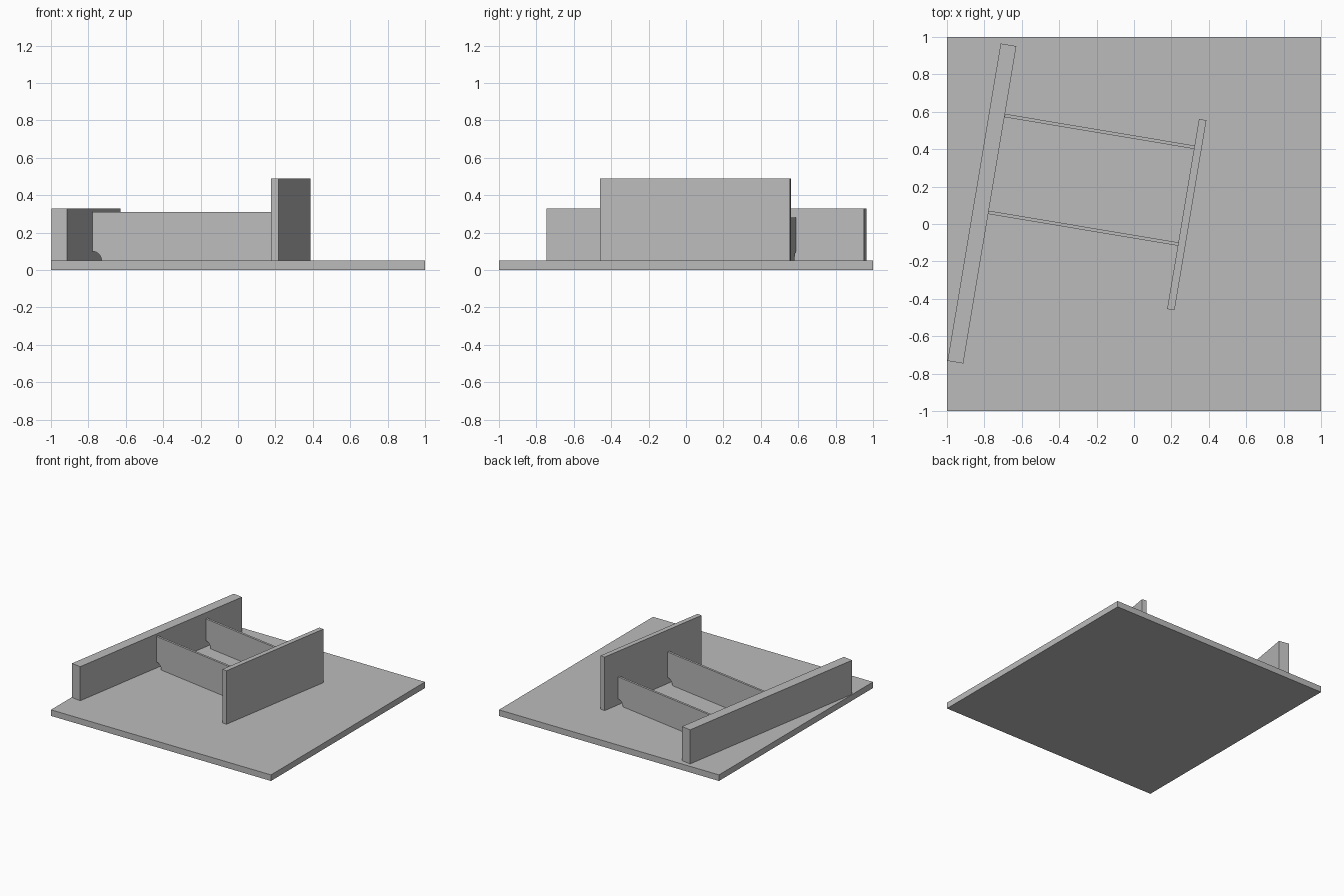
import bpy
import bmesh
from math import sin, cos, pi, radians
from mathutils import Matrix

cube = bpy.data.objects.get("Cube")
if cube:
    bpy.data.objects.remove(cube, do_unlink=True)

FLOOR = 0.05
TURN = Matrix.Rotation(radians(-9.5), 4, "Z")

grey = bpy.data.materials.new("plain_grey")
grey.use_nodes = True
colour = (0.5, 0.5, 0.5, 1)
grey.diffuse_color = colour
grey.node_tree.nodes["Principled BSDF"].inputs["Base Color"].default_value = colour


def finish(name, bm, matrix):
    bmesh.ops.recalc_face_normals(bm, faces=bm.faces)
    mesh = bpy.data.meshes.new(name)
    bm.to_mesh(mesh)
    bm.free()
    mesh.materials.append(grey)
    obj = bpy.data.objects.new(name, mesh)
    obj.matrix_world = matrix
    bpy.context.collection.objects.link(obj)
    return obj


def box(name, x, y, size, bottom, matrix):
    bm = bmesh.new()
    bmesh.ops.create_cube(bm, size=1)
    bmesh.ops.scale(bm, vec=size, verts=bm.verts)
    bmesh.ops.translate(bm, vec=(x, y, bottom + size[2] / 2), verts=bm.verts)
    return finish(name, bm, matrix)


def rib(name, y, top, left=-0.777, right=0.25, thick=0.018, notch=0.05, steps=10):
    """Upright plate with a quarter-round notch in each lower corner."""
    arc = [(notch * sin(pi / 2 * i / steps), notch * cos(pi / 2 * i / steps))
           for i in range(steps + 1)]
    profile = [(left, top)]
    profile += [(left + a, FLOOR + b) for a, b in arc]
    profile += [(right - a, FLOOR + b) for a, b in reversed(arc)]
    profile += [(right, top)]
    bm = bmesh.new()
    face = bm.faces.new([bm.verts.new((x, y - thick / 2, z)) for x, z in profile])
    extruded = bmesh.ops.extrude_face_region(bm, geom=[face], use_keep_orig=True)
    moved = [v for v in extruded["geom"] if isinstance(v, bmesh.types.BMVert)]
    bmesh.ops.translate(bm, vec=(0, thick, 0), verts=moved)
    return finish(name, bm, TURN)


# Ground slab
box("base_plate", 0, 0, (2, 2, FLOOR), 0, Matrix.Identity(4))

# Two parallel walls, turned on the slab
box("long_low_wall", -0.82, -0.026, (0.085, 1.72, 0.28), FLOOR, TURN)
box("short_tall_wall", 0.27, 0.096, (0.04, 1.03, 0.44), FLOOR, TURN)

# Notched ribs joining the walls
rib("front_rib", -0.067, 0.31)
rib("back_rib", 0.458, 0.28)
